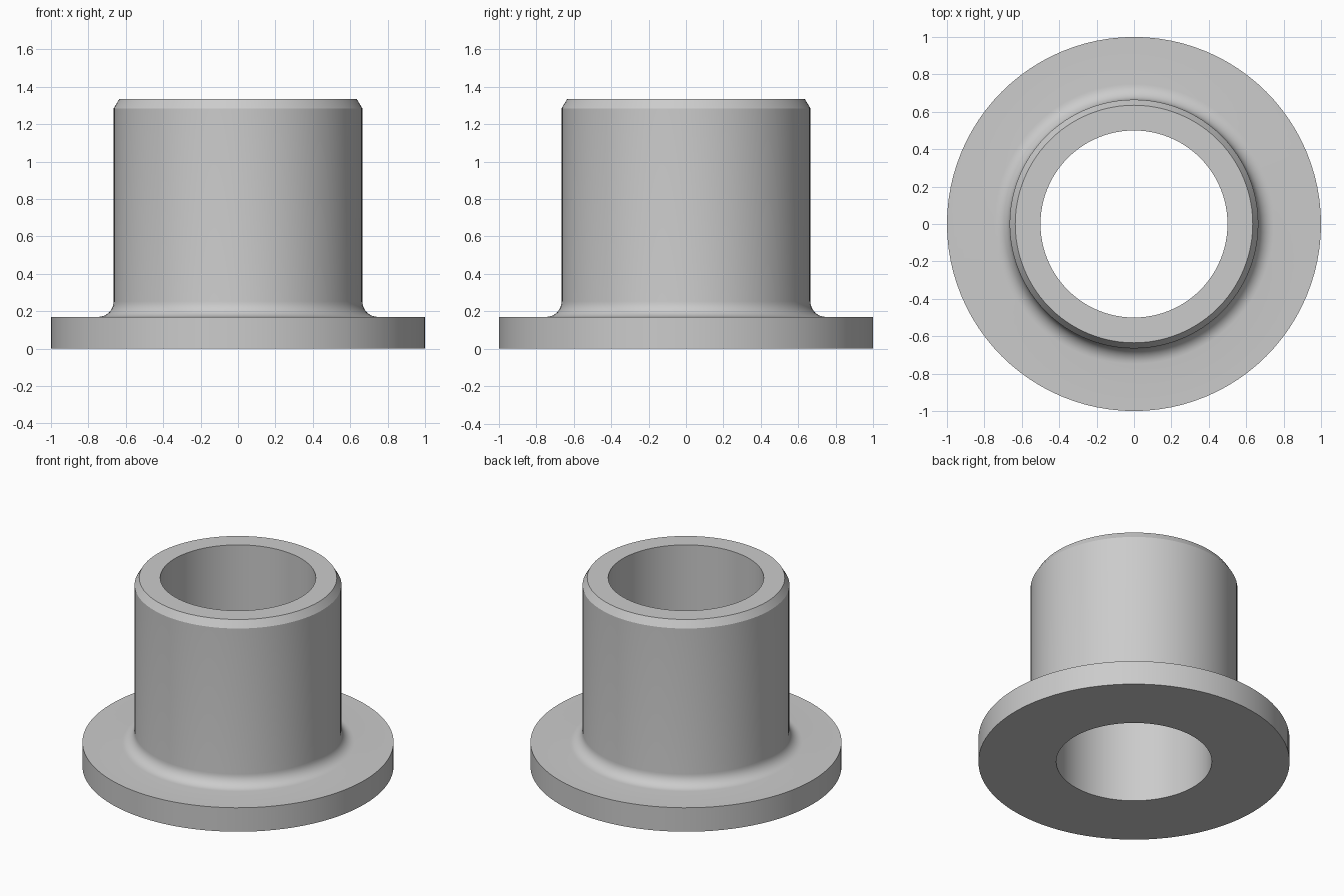
import bpy, bmesh
from math import radians, sin, cos, tau, pi

cube = bpy.data.objects.get("Cube")
if cube:
    bpy.data.objects.remove(cube, do_unlink=True)

SEGMENTS = 96
BORE, BARREL, FLANGE = 0.5, 0.665, 1.0
FLANGE_TOP, HEIGHT = 0.17, 1.335
FILLET = 0.083
CHAMFER_W, CHAMFER_H = 0.03, 0.05

# Plain grey metal
grey = bpy.data.materials.new("grey metal")
grey.use_nodes = True
grey.diffuse_color = (0.6, 0.6, 0.6, 1)
grey.node_tree.nodes["Principled BSDF"].inputs["Base Color"].default_value = grey.diffuse_color


def lathe(name, profile, material):
    """Spin a closed (radius, height) profile around z."""
    bm = bmesh.new()
    rings = []
    for i in range(SEGMENTS):
        a = tau * i / SEGMENTS
        rings.append([bm.verts.new((r * cos(a), r * sin(a), z)) for r, z in profile])
    count = len(profile)
    for i, ring in enumerate(rings):
        following = rings[(i + 1) % SEGMENTS]
        for j in range(count):
            k = (j + 1) % count
            bm.faces.new((ring[j], following[j], following[k], ring[k]))
    bmesh.ops.recalc_face_normals(bm, faces=bm.faces)
    mesh = bpy.data.meshes.new(name)
    bm.to_mesh(mesh)
    bm.free()
    mesh.materials.append(material)
    obj = bpy.data.objects.new(name, mesh)
    bpy.context.collection.objects.link(obj)
    bpy.ops.object.select_all(action="DESELECT")
    obj.select_set(True)
    bpy.context.view_layer.objects.active = obj
    bpy.ops.object.shade_smooth_by_angle(angle=radians(28))
    return obj


# Concave fillet from the flange up to the barrel
fillet = []
for step in range(9):
    a = pi / 2 * step / 8
    fillet.append((BARREL + FILLET * (1 - sin(a)), FLANGE_TOP + FILLET * (1 - cos(a))))

# Flange, fillet, barrel, chamfered rim and straight bore in one section
section = [
    (BORE, 0), (FLANGE, 0), (FLANGE, FLANGE_TOP),
    *fillet,
    (BARREL, HEIGHT - CHAMFER_H),
    (BARREL - CHAMFER_W, HEIGHT),
    (BORE, HEIGHT),
]
lathe("flanged_bushing", section, grey)
